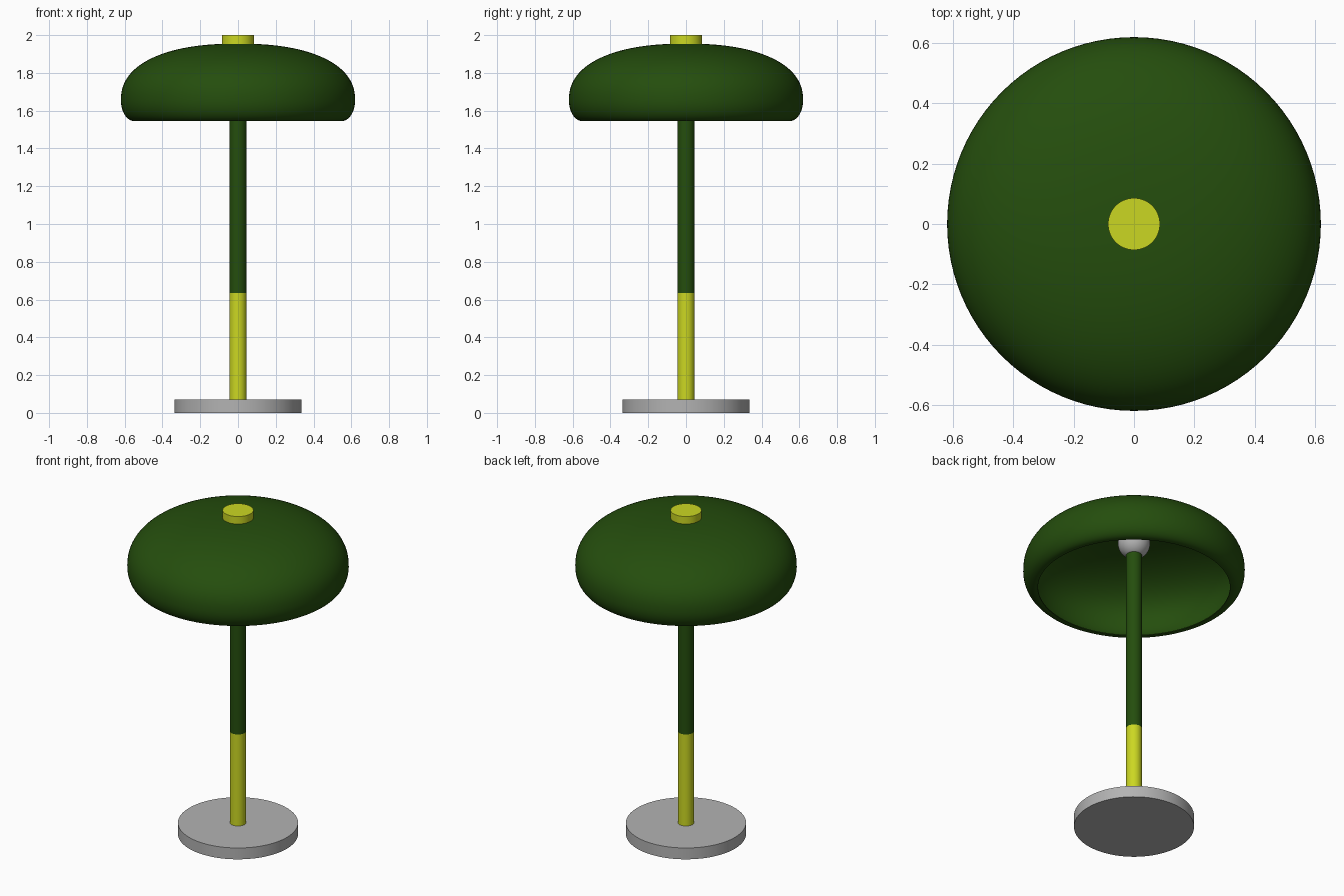
import bpy, math

if "Cube" in bpy.data.objects:
    bpy.data.objects.remove(bpy.data.objects["Cube"])

def material(name, rgb):
    m = bpy.data.materials.new(name)
    m.diffuse_color = (*rgb, 1)
    m.use_nodes = True
    m.node_tree.nodes["Principled BSDF"].inputs["Base Color"].default_value = m.diffuse_color
    return m

GREEN = material("dark green", (0.018, 0.075, 0.004))
YELLOW = material("yellow", (0.60, 0.68, 0.016))
GREY = material("light grey", (0.45, 0.45, 0.45))

def lathe(name, profile, mat, n=96):
    """Spin an (r, z) profile around z; points with r = 0 become poles."""
    verts, faces, rings = [], [], []
    for r, z in profile:
        k = 1 if r < 1e-6 else n
        rings.append(range(len(verts), len(verts) + k))
        verts += [(r * math.cos(2 * math.pi * i / n), r * math.sin(2 * math.pi * i / n), z)
                  for i in range(k)]
    for a, b in zip(rings, rings[1:]):
        for i in range(n):
            j = (i + 1) % n
            ids = [a[i % len(a)], a[j % len(a)], b[j % len(b)], b[i % len(b)]]
            faces.append(list(dict.fromkeys(ids)))
    me = bpy.data.meshes.new(name)
    me.from_pydata(verts, [], faces)
    me.materials.append(mat)
    ob = bpy.data.objects.new(name, me)
    bpy.context.collection.objects.link(ob)
    bpy.context.view_layer.objects.active = ob
    ob.select_set(True)
    bpy.ops.object.shade_smooth_by_angle(angle=math.radians(35))
    ob.select_set(False)
    return ob

def cylinder(name, r, z0, z1, mat):
    return lathe(name, [(0, z0), (r, z0), (r, z1), (0, z1)], mat)

def dome(R, top, mid, low, lip):
    """Outline from the rolled lip up round the belly to the flat crown."""
    pts = []
    for i in range(10):
        t = math.pi / 2 * i / 10
        pts.append((lip + (R - lip) * math.sin(t), mid - (mid - low) * math.cos(t)))
    for i in range(29):
        t = math.pi / 2 * i / 28
        c, s = max(math.cos(t), 0), math.sin(t)
        pts.append((0 if i == 28 else R * c ** (2 / 2.3), mid + (top - mid) * s ** (2 / 2.3)))
    return pts

# Base and two-tone stem
cylinder("base", 0.336, 0, 0.07, GREY)
cylinder("lower_stem", 0.045, 0.07, 0.635, YELLOW)
cylinder("upper_stem", 0.045, 0.635, 1.80, GREEN)

# Bulb at the top of the stem
lathe("bulb", [(0.09 * math.sin(math.pi * i / 24), 1.83 - 0.09 * math.cos(math.pi * i / 24))
               for i in range(25)], GREY, 48)

# Thin-walled shade: inner outline from crown to lip, then outer outline back up
outer = dome(0.62, 1.955, 1.655, 1.545, 0.55)
inner = dome(0.60, 1.935, 1.655, 1.550, 0.537)
lathe("shade", inner[::-1] + [(0.538, 1.545)] + outer, GREEN)

# Cap on the crown
cylinder("cap", 0.086, 1.94, 2.0, YELLOW)
